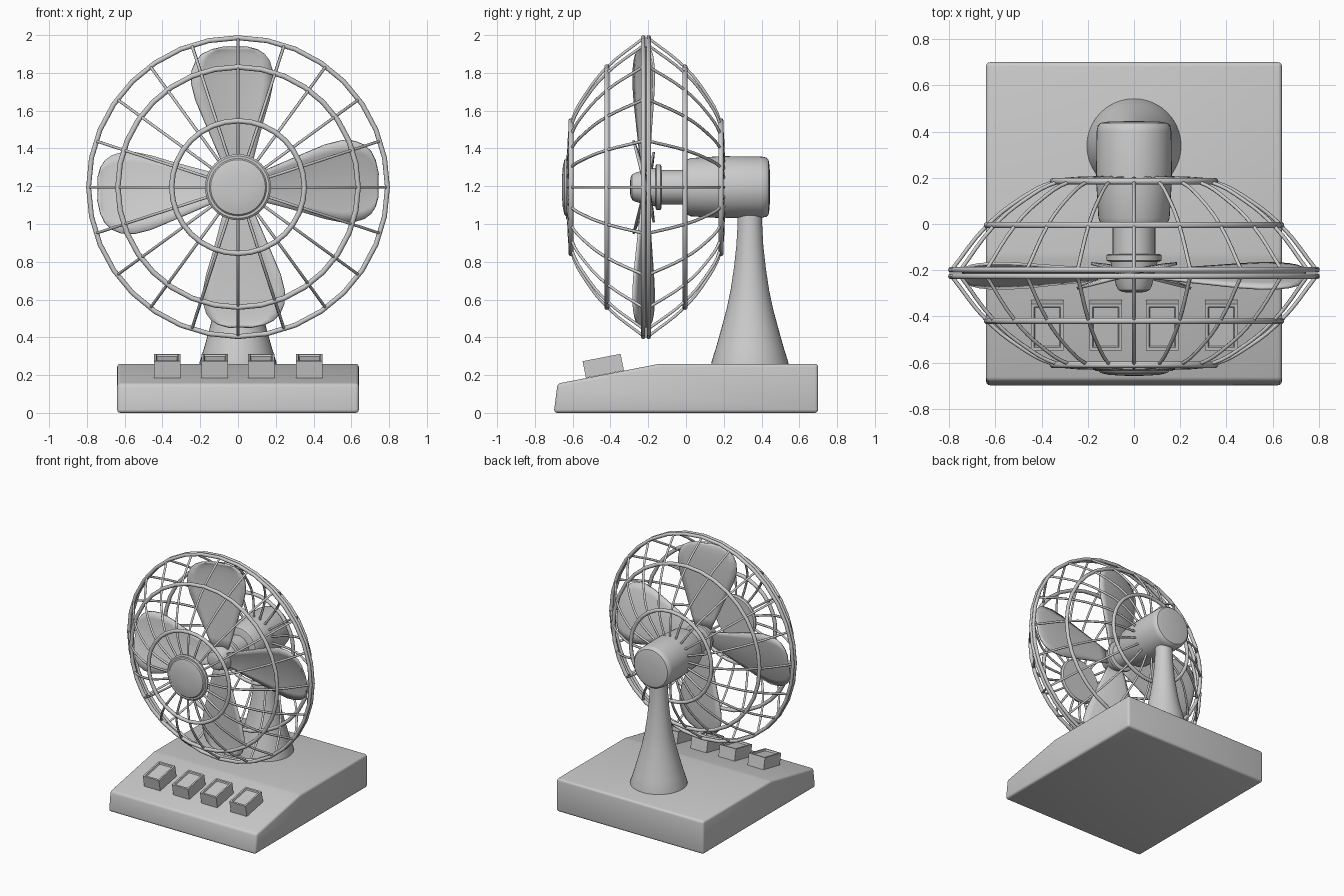
import bpy, bmesh
from math import pi, sin, cos, radians
from mathutils import Matrix, Vector

if "Cube" in bpy.data.objects:
    bpy.data.objects.remove(bpy.data.objects["Cube"])

CZ = 1.195      # height of the fan axis
MID = -0.212    # y of the cage's middle plane


def finish(name, bm, angle=35):
    bmesh.ops.recalc_face_normals(bm, faces=bm.faces[:])
    me = bpy.data.meshes.new(name)
    bm.to_mesh(me)
    bm.free()
    ob = bpy.data.objects.new(name, me)
    bpy.context.collection.objects.link(ob)
    bpy.ops.object.select_all(action='DESELECT')
    ob.select_set(True)
    bpy.context.view_layer.objects.active = ob
    if angle:
        bpy.ops.object.shade_smooth_by_angle(angle=radians(angle))
    return ob


def lathe(name, profile, matrix, n=40):
    """Revolve (radius, height) points about local z."""
    bm = bmesh.new()
    rings = [[bm.verts.new((r * cos(2 * pi * i / n), r * sin(2 * pi * i / n), h))
              for i in range(n)] for r, h in profile]
    for a, b in zip(rings, rings[1:]):
        for i in range(n):
            j = (i + 1) % n
            bm.faces.new((a[i], a[j], b[j], b[i]))
    bm.faces.new(rings[0])
    bm.faces.new(rings[-1])
    bm.transform(matrix)
    return finish(name, bm)


# Local z -> world y, placed on the fan axis
AXIS = Matrix.Translation((0, 0, CZ)) @ Matrix.Rotation(-pi / 2, 4, 'X')

# Wedge-fronted base
bm = bmesh.new()
side = [(-0.70, 0), (0.70, 0), (0.70, 0.26), (-0.14, 0.26), (-0.68, 0.155)]
f = bm.faces.new([bm.verts.new((-0.64, y, z)) for y, z in side])
ext = bmesh.ops.extrude_face_region(bm, geom=[f])
bmesh.ops.translate(bm, vec=(1.28, 0, 0),
                    verts=[v for v in ext['geom'] if isinstance(v, bmesh.types.BMVert)])
bmesh.ops.bevel(bm, geom=[e for e in bm.edges], offset=0.018, segments=3,
                profile=0.5, affect='EDGES')
finish("base", bm, 40)

# Four push buttons with recessed tops, lying on the slope
for k, x in enumerate((-0.375, -0.122, 0.122, 0.378)):
    bm = bmesh.new()
    bmesh.ops.create_cube(bm, size=1)
    bmesh.ops.scale(bm, vec=(0.14, 0.205, 0.09), verts=bm.verts)
    top = max(bm.faces, key=lambda fc: fc.calc_center_median().z)
    bmesh.ops.inset_region(bm, faces=[top], thickness=0.018)
    bmesh.ops.inset_region(bm, faces=[top], thickness=0.006, depth=-0.012)
    bm.transform(Matrix.Translation((x, -0.438, 0.249)) @ Matrix.Rotation(radians(11), 4, 'X'))
    finish(f"button_{k + 1}", bm, 0)

# Flared neck
lathe("neck", [(0.205, 0.25), (0.203, 0.27), (0.178, 0.35), (0.15, 0.45), (0.123, 0.55),
               (0.102, 0.65), (0.084, 0.77), (0.071, 0.89), (0.065, 1.0), (0.063, 1.08)],
      Matrix.Translation((0, 0.338, 0)))

# Motor housing, shaft, collar and hub
lathe("motor_housing", [(0.135, 0.003), (0.147, 0.008), (0.154, 0.025), (0.163, 0.17),
                        (0.164, 0.20), (0.162, 0.40), (0.157, 0.425), (0.145, 0.437),
                        (0.11, 0.443), (0.02, 0.445)], AXIS)
lathe("shaft", [(0.092, -0.14), (0.092, 0.02)], AXIS)
lathe("collar", [(0.11, -0.162), (0.12, -0.157), (0.12, -0.135), (0.11, -0.13)], AXIS)
lathe("hub", [(0.02, -0.297), (0.05, -0.294), (0.068, -0.285), (0.078, -0.265),
              (0.095, -0.20), (0.103, -0.155)], AXIS)

# Fan blades: (radius, wide-side edge, narrow-side edge)
sections = [(0.05, 0.05, -0.05), (0.15, 0.092, -0.082), (0.25, 0.135, -0.108),
            (0.36, 0.182, -0.138), (0.46, 0.224, -0.168), (0.55, 0.247, -0.186),
            (0.62, 0.243, -0.183), (0.67, 0.222, -0.168), (0.705, 0.188, -0.142),
            (0.728, 0.14, -0.105), (0.742, 0.07, -0.05)]
for k in range(4):
    bm = bmesh.new()
    rows = []
    for r, a, b in sections:
        row = []
        for i in range(9):
            s = i / 8
            t = b + (a - b) * s
            y = -0.217 - 0.25 * t + 0.018 * 4 * s * (1 - s) * (a - b) / 0.43
            row.append(bm.verts.new((-t, y, r)))
        rows.append(row)
    for p, q in zip(rows, rows[1:]):
        for i in range(8):
            bm.faces.new((p[i], p[i + 1], q[i + 1], q[i]))
    bm.transform(Matrix.Translation((0, 0, CZ)) @ Matrix.Rotation(k * pi / 2, 4, 'Y'))
    ob = finish(f"blade_{k + 1}", bm, 50)
    m = ob.modifiers.new("thickness", 'SOLIDIFY')
    m.thickness = 0.012
    m.offset = 0

# Cage rings, front and back
for tag, sgn in (("front", -1), ("back", 1)):
    for label, R, d, tube in (("outer", 0.791, 0.014, 0.013), ("middle", 0.636, 0.207, 0.014),
                              ("inner", 0.351, 0.397, 0.014)):
        bpy.ops.mesh.primitive_torus_add(
            major_radius=R, minor_radius=tube, major_segments=32, minor_segments=10,
            location=(0, MID + sgn * d, CZ), rotation=(pi / 2, 0, 0))
        bpy.context.object.name = f"cage_{label}_ring_{tag}"
        bpy.ops.object.shade_smooth_by_angle(angle=radians(40))

# Curved cage wires
path = [(0.14, 0.412), (0.351, 0.392), (0.50, 0.315), (0.636, 0.205), (0.79, 0.012)]
for tag, sgn in (("front", -1), ("back", 1)):
    cu = bpy.data.curves.new(f"cage_wires_{tag}", 'CURVE')
    cu.dimensions = '3D'
    cu.bevel_depth = 0.0085
    cu.bevel_resolution = 1
    cu.resolution_u = 4
    for i in range(20):
        a = i * pi / 10
        sp = cu.splines.new('BEZIER')
        sp.bezier_points.add(len(path) - 1)
        for bp, (r, d) in zip(sp.bezier_points, path):
            bp.co = Vector((r * cos(a), MID + sgn * d, CZ + r * sin(a)))
            bp.handle_left_type = bp.handle_right_type = 'AUTO'
    bpy.context.collection.objects.link(bpy.data.objects.new(cu.name, cu))

# Domed front badge plate
lathe("front_cap", [(0.165, -0.605), (0.175, -0.615), (0.175, -0.628), (0.165, -0.636),
                    (0.152, -0.636), (0.145, -0.644), (0.11, -0.652), (0.06, -0.656),
                    (0.01, -0.657)], AXIS)
